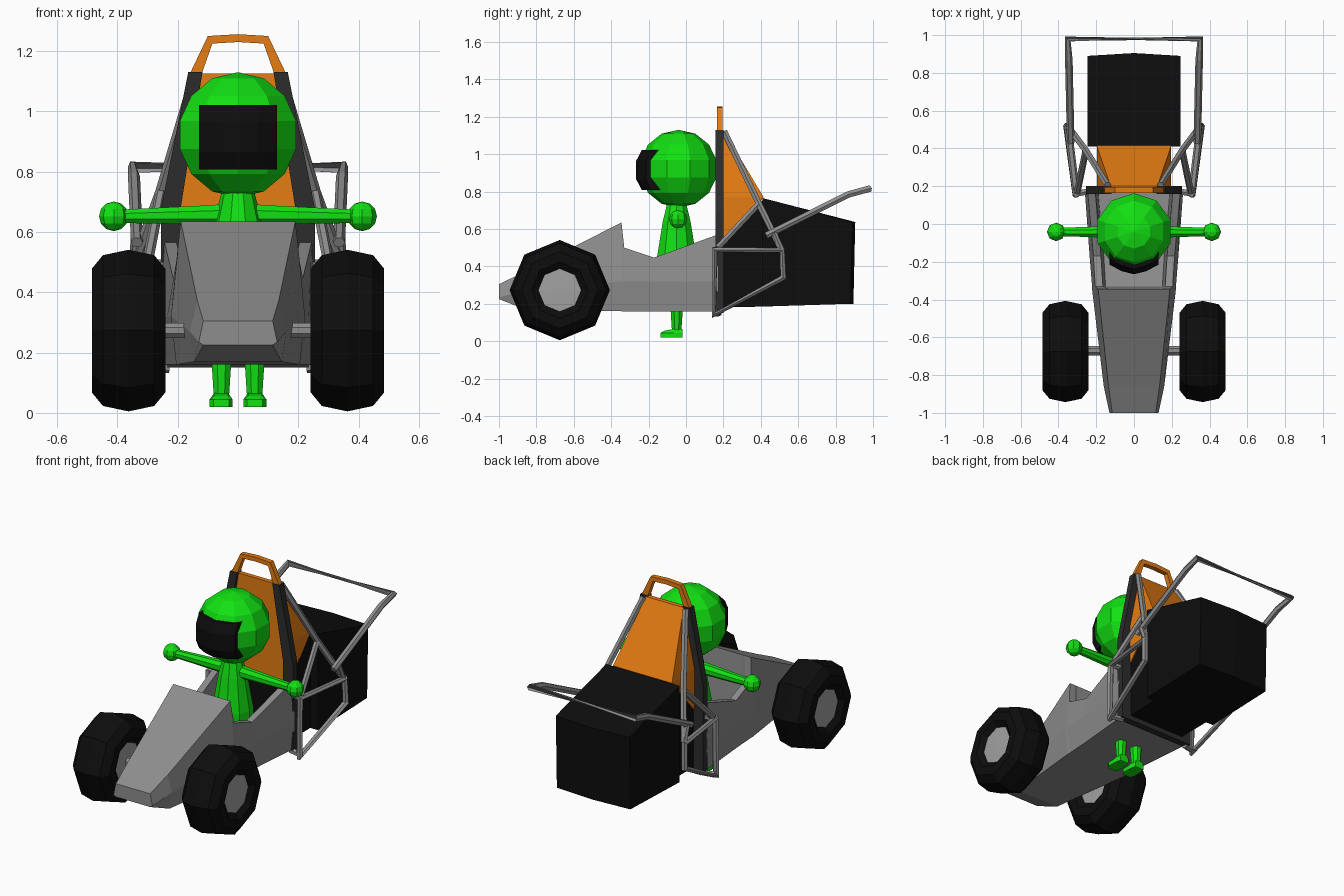
import bpy, bmesh, math
from mathutils import Vector, Matrix

if "Cube" in bpy.data.objects:
    bpy.data.objects.remove(bpy.data.objects["Cube"])


def material(name, r, g, b):
    m = bpy.data.materials.new(name)
    m.diffuse_color = (r, g, b, 1)
    m.use_nodes = True
    m.node_tree.nodes["Principled BSDF"].inputs["Base Color"].default_value = m.diffuse_color
    return m


GREY = material("grey_metal", 0.27, 0.27, 0.27)
HUB = material("light_grey", 0.36, 0.36, 0.36)
BLACK = material("black", 0.004, 0.004, 0.004)
DARK = material("dark_grey", 0.025, 0.025, 0.025)
ORANGE = material("orange", 0.78, 0.2, 0.006)
GREEN = material("green", 0.006, 0.75, 0.006)


def finish(name, bm, mat):
    bmesh.ops.recalc_face_normals(bm, faces=bm.faces)
    me = bpy.data.meshes.new(name)
    bm.to_mesh(me)
    bm.free()
    me.materials.append(mat)
    ob = bpy.data.objects.new(name, me)
    bpy.context.collection.objects.link(ob)
    return ob


def loft(name, rings, mat, caps=True):
    """Skin a list of closed rings that share one point count."""
    bm = bmesh.new()
    vs = [[bm.verts.new(p) for p in ring] for ring in rings]
    n = len(vs[0])
    for a, b in zip(vs, vs[1:]):
        for i in range(n):
            j = (i + 1) % n
            bm.faces.new((a[i], a[j], b[j], b[i]))
    if caps:
        bm.faces.new(vs[0])
        bm.faces.new(vs[-1])
    return finish(name, bm, mat)


def tube(name, pts, radii, mat, sides=6, closed=False):
    """Mitred tube along a path; radii is a number or one value per point."""
    pts = [Vector(p) for p in pts]
    n = len(pts)
    if not isinstance(radii, (list, tuple)):
        radii = [radii] * n
    rings = []
    for i, p in enumerate(pts):
        a = pts[i - 1] if (i > 0 or closed) else None
        b = pts[(i + 1) % n] if (i < n - 1 or closed) else None
        d1 = (p - a).normalized() if a else (b - p).normalized()
        d2 = (b - p).normalized() if b else d1
        t = (d1 + d2).normalized()
        up = Vector((1, 0, 0)) if abs(t.x) < 0.8 else Vector((0, 0, 1))
        u = t.cross(up).normalized()
        v = t.cross(u)
        k = [2 * math.pi * (s + 0.5) / sides for s in range(sides)]
        rings.append([p + (u * math.cos(q) + v * math.sin(q)) * radii[i] for q in k])
    if closed:
        rings.append(rings[0])
    return loft(name, rings, mat, not closed)


def lathe_x(name, profile, centre, mat, sides=8):
    """Turn (x offset, radius) points around the x axis."""
    cx, cy, cz = centre
    rings = [[(cx + x, cy + r * math.sin(2 * math.pi * s / sides),
               cz + r * math.cos(2 * math.pi * s / sides)) for s in range(sides)]
             for x, r in profile]
    return loft(name, rings, mat)


def prism_y(name, outline, y0, y1, mat):
    return loft(name, [[(x, y, z) for x, z in outline] for y in (y0, y1)], mat)


def ball(name, centre, radius, seg, rings, mat):
    bm = bmesh.new()
    bmesh.ops.create_uvsphere(bm, u_segments=seg, v_segments=rings, radius=radius,
                              matrix=Matrix.Translation(centre))
    return finish(name, bm, mat)


def box_ring(y, w, z0, z1):
    return [(-w, y, z0), (w, y, z0), (w, y, z1), (-w, y, z1)]


# Body: closed nose running into an open cockpit tub
# y, bottom half width, bottom z, side half width, side z, top half width, top z, floor z
stations = [(-1.0, .115, .225, .13, .235, .115, .305, .305),
            (-.86, .145, .17, .16, .27, .135, .372, .372),
            (-.345, .205, .16, .222, .32, .19, .635, .635),
            (-.33, .205, .16, .222, .32, .205, .50, .30),
            (-.17, .215, .16, .235, .32, .215, .447, .27),
            (.17, .245, .16, .26, .32, .245, .57, .27)]
rings = []
for y, bw, bz, sw, sz, tw, tz, fz in stations:
    half = [(bw, bz), (sw, sz), (tw, tz), (tw - .04, tz), (tw - .055, fz)]
    rings.append([(x, y, z) for x, z in half] + [(-x, y, z) for x, z in reversed(half)])
loft("body_tub", rings, GREY)

# Wheels, hubs and axles
for side, s in (("left", -1), ("right", 1)):
    c = (s * .363, -.675, .273)
    tyre = [(-.095, .115), (-.122, .15), (-.122, .205), (-.085, .25), (0, .268),
            (.085, .25), (.122, .205), (.122, .15), (.095, .115)]
    lathe_x("tyre_" + side, tyre, c, BLACK)
    lathe_x("hub_" + side, [(-.1, .02), (-.097, .115), (.097, .115), (.1, .02)], c, HUB)
    tube("axle_" + side, [(s * .12, -.67, .273), (s * .275, -.67, .273)], .027, GREY, 8)

# Dark seat frame posts and sill
for side, s in (("left", -1), ("right", 1)):
    prism_y("seat_post_" + side,
            [(s * x, z) for x, z in ((.165, 1.13), (.118, 1.13), (.19, .68),
                                     (.19, .15), (.255, .15), (.255, .68))],
            .158, .20, DARK)
prism_y("seat_sill", [(-.19, .15), (.19, .15), (.19, .21), (-.19, .21)], .158, .20, DARK)

# Orange engine cowl behind the seat
loft("cowl", [[(-w, y0, z), (w, y0, z), (w, y1, z), (-w, y1, z)] for w, y0, y1, z in
              ((.125, .175, .202, 1.125), (.197, .175, .415, .77), (.197, .175, .205, .53))],
     ORANGE)

# Orange roll hoop
hoop = [(-.148, 1.12), (-.095, 1.24), (0, 1.243), (.095, 1.24), (.148, 1.12)]
inner = [(.122, 1.12), (.085, 1.225), (0, 1.23), (-.085, 1.225), (-.122, 1.12)]
outer = [(-.162, 1.12), (-.1, 1.25), (0, 1.256), (.1, 1.25), (.162, 1.12)]
prism_y("roll_hoop", outer + inner, .165, .195, ORANGE)

# Engine block with a slight crease in the rear face
loft("engine_front", [box_ring(.19, .19, .18, .52), box_ring(.41, .195, .185, .755)], BLACK)
sections = [(.405, .405, .185, .765), (.88, .89, .20, .635)]
eng = []
for z_side in (0, 1):
    low = .185 if not z_side else .765
    back = .2 if not z_side else .637
    yb = .88 if not z_side else .89
    eng.append([(-.245, .41, low), (.245, .41, low), (.245, yb, back),
                (0, yb + .015, back), (-.245, yb, back)])
loft("engine_block", eng, BLACK)

# Side cages and braces
for side, s in (("left", -1), ("right", 1)):
    def path(*pts):
        return [(s * x, y, z) for x, y, z in pts]
    tube("side_cage_" + side,
         path((.305, .155, .49), (.35, .515, .485), (.355, .52, .34), (.305, .15, .14)),
         .02, GREY, closed=True)
    tube("rear_stay_" + side,
         path((.14, .205, 1.12), (.255, .39, .735), (.345, .51, .49)), .019, GREY)
    tube("cross_stay_" + side, path((.255, .39, .735), (.30, .17, .50)), .018, GREY)
    for part, z in (("upper", .49), ("lower", .15)):
        tube(part + "_mount_" + side, path((.23, .175, z), (.305, .16, z)), .018, GREY)
    tube("bumper_strut_" + side, path((.345, .51, .49), (.34, .47, .585)), .016, GREY)

# Rear bumper hoop
tube("rear_bumper", [(-.335, .43, .565), (-.345, .87, .785), (-.35, .98, .815),
                     (.35, .98, .815), (.345, .87, .785), (.335, .43, .565)], .02, GREY)

# Driver: helmet, visor, torso
ball("helmet", (0, -.04, .922), .208, 10, 7, GREEN)
visor = []
for z, dy in ((.808, .03), (.865, 0), (.965, 0), (1.022, .03)):
    visor.append([(-.13, -.13, z), (-.13, -.215 + dy, z), (-.065, -.25 + dy, z),
                  (0, -.266 + dy, z), (.065, -.25 + dy, z), (.13, -.215 + dy, z),
                  (.13, -.13, z)])
loft("visor", visor, BLACK)
tube("torso", [(0, -.05, .28), (0, -.05, .44), (0, -.05, .64), (0, -.05, .73)],
     [.115, .112, .078, .055], GREEN, 10)

# Driver: arms, hands, legs and feet
for side, s in (("left", -1), ("right", 1)):
    tube("arm_" + side, [(0, -.042, .66), (s * .08, -.042, .657), (s * .39, -.042, .652)],
         [.045, .035, .024], GREEN, 8)
    ball("hand_" + side, (s * .412, -.042, .652), .049, 8, 6, GREEN)
    tube("leg_" + side, [(s * .055, -.05, .30), (s * .055, -.05, .15), (s * .055, -.05, .05)],
         [.038, .034, .027], GREEN, 8)
    foot = []
    for y, w, h in ((-.135, .026, .045), (-.115, .038, .056), (-.065, .038, .066),
                    (-.018, .03, .066)):
        foot.append([(s * .056 + x, y, z) for x, z in
                     ((-w, .02), (w, .02), (w, .045), (w * .6, h), (-w * .6, h), (-w, .045))])
    loft("foot_" + side, foot, GREEN)
